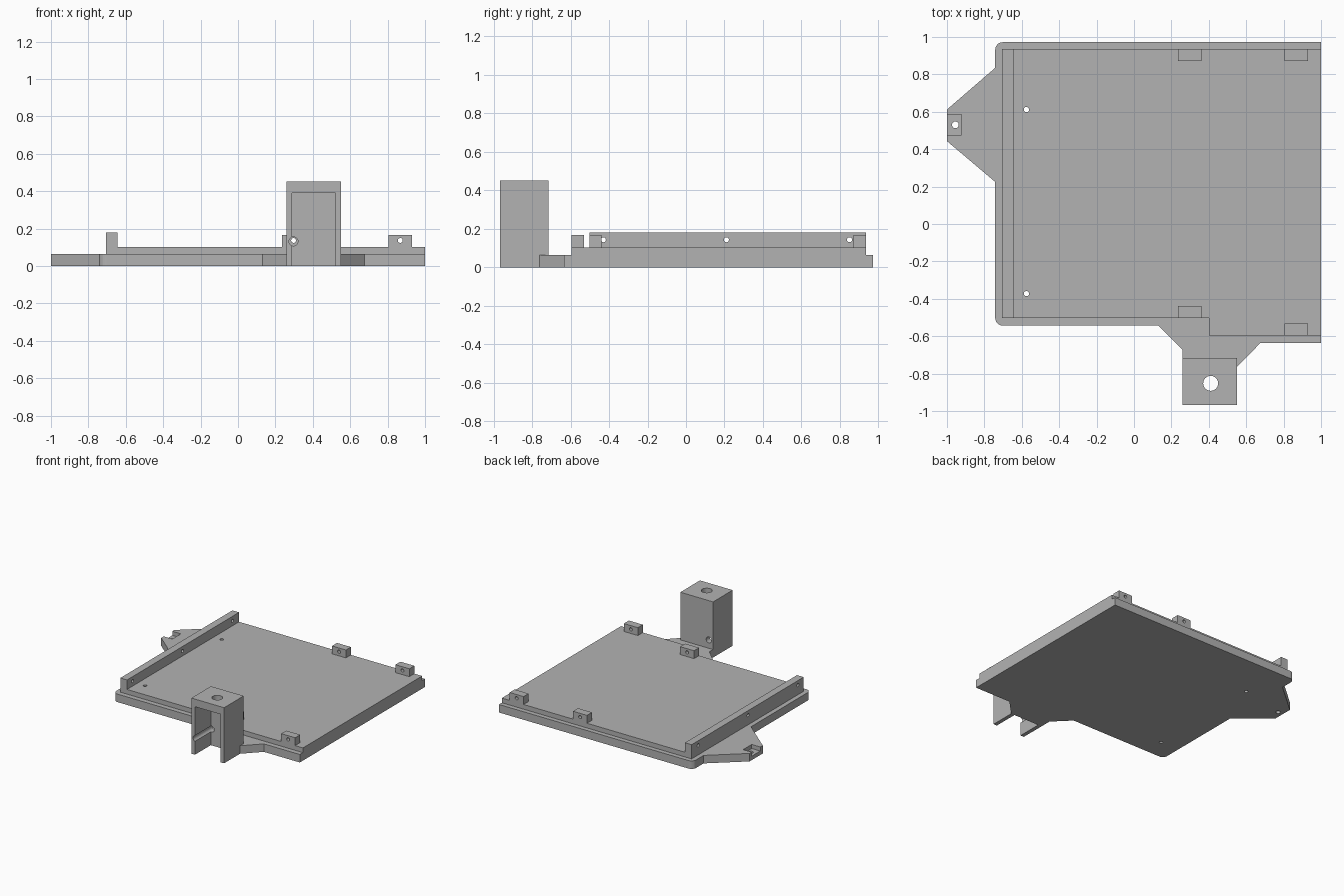
import bpy, bmesh, math
from mathutils import Matrix

if "Cube" in bpy.data.objects:
    bpy.data.objects.remove(bpy.data.objects["Cube"])

grey = bpy.data.materials.new("plain_grey")
grey.diffuse_color = (0.45, 0.45, 0.45, 1)
grey.use_nodes = True
grey.node_tree.nodes["Principled BSDF"].inputs["Base Color"].default_value = grey.diffuse_color


def make(name, bm):
    bmesh.ops.recalc_face_normals(bm, faces=bm.faces)
    me = bpy.data.meshes.new(name)
    bm.to_mesh(me)
    bm.free()
    me.materials.append(grey)
    ob = bpy.data.objects.new(name, me)
    bpy.context.collection.objects.link(ob)
    return ob


def prism(name, pts, z0, z1):
    bm = bmesh.new()
    face = bm.faces.new([bm.verts.new((x, y, z0)) for x, y in pts])
    top = bmesh.ops.extrude_face_region(bm, geom=[face])["geom"]
    verts = [g for g in top if isinstance(g, bmesh.types.BMVert)]
    bmesh.ops.translate(bm, verts=verts, vec=(0, 0, z1 - z0))
    return make(name, bm)


def box(name, x0, x1, y0, y1, z0, z1):
    return prism(name, [(x0, y0), (x1, y0), (x1, y1), (x0, y1)], z0, z1)


def drill(axis, centre, radius, length):
    turn = {"X": Matrix.Rotation(math.pi / 2, 4, "Y"),
            "Y": Matrix.Rotation(math.pi / 2, 4, "X"), "Z": Matrix()}[axis]
    bm = bmesh.new()
    bmesh.ops.create_cone(bm, cap_ends=True, segments=32, radius1=radius, radius2=radius,
                          depth=length, matrix=Matrix.Translation(centre) @ turn)
    return make("drill", bm)


def combine(ob, other, operation="DIFFERENCE"):
    mod = ob.modifiers.new("cut", "BOOLEAN")
    mod.object, mod.operation, mod.solver = other, operation, "EXACT"
    bpy.context.view_layer.update()
    me = bpy.data.meshes.new_from_object(ob.evaluated_get(bpy.context.evaluated_depsgraph_get()))
    ob.modifiers.clear()
    ob.data = me
    bpy.data.objects.remove(other)


def arc(cx, cy, r, start):
    return [(cx + r * math.cos(math.radians(start + a)), cy + r * math.sin(math.radians(start + a)))
            for a in range(0, 91, 15)]


# base plate with side ear, front flares and two rounded corners
R = 0.04
outline = [(1, -0.635), (1, 0.972)] + arc(-0.742 + R, 0.972 - R, R, 90)
outline += [(-0.742, 0.835), (-1, 0.612), (-1, 0.443), (-0.742, 0.225)]
outline += arc(-0.742 + R, -0.543 + R, R, 180)
outline += [(0.13, -0.543), (0.258, -0.67), (0.258, -0.716), (0.552, -0.716),
            (0.552, -0.763), (0.677, -0.635)]
tray = prism("tray", outline, 0, 0.065)

# raised deck, fused with the base plate
deck = prism("deck", [(-0.705, -0.503), (0.4, -0.503), (0.4, -0.595), (1, -0.595),
                      (1, 0.935), (-0.705, 0.935)], 0.065, 0.103)
combine(tray, deck, "UNION")

# open pocket and bolt hole in the ear, two drain holes in the deck
combine(tray, box("pocket", -1.05, -0.923, 0.475, 0.585, 0.032, 0.2))
combine(tray, drill("Z", (-0.955, 0.53, 0), 0.018, 0.5))
for y in (0.612, -0.372):
    combine(tray, drill("Z", (-0.575, y, 0), 0.014, 0.5))

# side rail with three cross holes
rail = box("side_rail", -0.705, -0.645, -0.503, 0.935, 0.103, 0.18)
for y in (-0.43, 0.21, 0.85):
    combine(rail, drill("X", (-0.675, y, 0.143), 0.013, 0.3))

# four drilled lugs
for i, (x, y) in enumerate([(0.235, 0.871), (0.805, 0.871), (0.235, -0.503), (0.805, -0.595)]):
    lug = box("lug_%d" % (i + 1), x, x + 0.125, y, y + 0.064, 0.103, 0.167)
    combine(lug, drill("Y", (x + 0.0625, y + 0.03, 0.137), 0.013, 0.3))

# hollow tower, open at the front and underneath
tower = box("tower", 0.258, 0.552, -0.967, -0.716, 0, 0.452)
combine(tower, box("cavity", 0.29, 0.52, -1.1, -0.763, -0.1, 0.39))
combine(tower, drill("Z", (0.41, -0.852, 0.45), 0.04, 0.3))
combine(tower, drill("Y", (0.2965, -0.85, 0.132), 0.024, 0.6))
